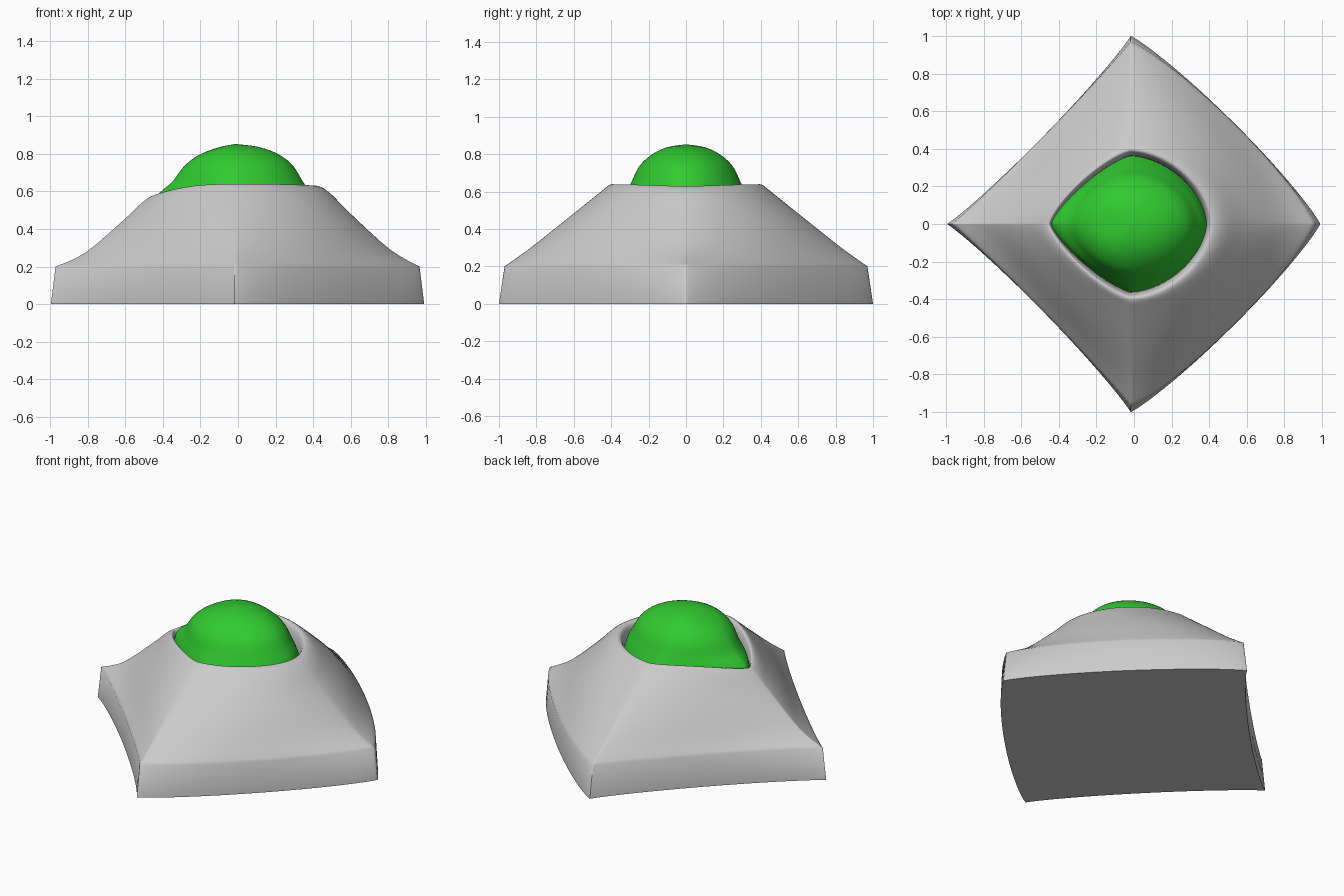
import bpy, bmesh, math

if "Cube" in bpy.data.objects:
    bpy.data.objects.remove(bpy.data.objects["Cube"])

Q = 24      # segments per quadrant
CX = -0.018  # x of the front and back corners


def catmull(rows, steps):
    # smooth the table of rings into a denser one
    out = []
    for i in range(len(rows) - 1):
        p0, p1 = rows[max(i - 1, 0)], rows[i]
        p2, p3 = rows[i + 1], rows[min(i + 2, len(rows) - 1)]
        for s in range(steps):
            t = s / steps
            out.append([0.5 * (2 * b + (c - a) * t + (2 * a - 5 * b + 4 * c - d) * t * t
                               + (3 * b - a - 3 * c + d) * t ** 3)
                        for a, b, c, d in zip(p0, p1, p2, p3)])
    return out + [list(rows[-1])]


def ring(row):
    # diamond-like superellipse, different on the left and right halves
    xl, zl, xr, zr, y, zy, nl, nr = row
    pts = []
    for i in range(4 * Q):
        a = 2 * math.pi * i / (4 * Q)
        c, s = math.cos(a), math.sin(a)
        c = 0 if abs(c) < 1e-9 else c
        s = 0 if abs(s) < 1e-9 else s
        x_end, zx, n = (xr, zr, nr) if c >= 0 else (xl, zl, nl)
        px = CX + (x_end - CX) * abs(c) ** (2 / n)
        py = math.copysign(y * abs(s) ** (2 / n), s)
        pts.append((px, py, zy + (zx - zy) * c ** 4))
    return pts


def loft(name, rows, apex):
    bm = bmesh.new()
    rings = [[bm.verts.new(p) for p in ring(r)] for r in rows]
    count = 4 * Q
    for lo, hi in zip(rings, rings[1:]):
        for i in range(count):
            j = (i + 1) % count
            bm.faces.new((lo[i], lo[j], hi[j], hi[i]))
    tip = bm.verts.new(apex)
    for i in range(count):
        bm.faces.new((rings[-1][i], rings[-1][(i + 1) % count], tip))
    bm.faces.new(rings[0][::-1])
    bmesh.ops.recalc_face_normals(bm, faces=bm.faces)
    mesh = bpy.data.meshes.new(name)
    bm.to_mesh(mesh)
    bm.free()
    ob = bpy.data.objects.new(name, mesh)
    bpy.context.collection.objects.link(ob)
    bpy.ops.object.select_all(action='DESELECT')
    ob.select_set(True)
    bpy.context.view_layer.objects.active = ob
    bpy.ops.object.shade_smooth_by_angle(angle=math.radians(75))
    return ob


# Base: pedestal wall, flared slope, rounded lip, socket wall
wall = [(-.995, 0, .99, 0, 1.0, 0, .92, 1.13)]
slope = [
    (-.97, .20, .965, .20, .97, .20, .955, 1.18),
    (-.81, .275, .81, .29, .83, .30, 1.05, 1.36),
    (-.60, .455, .60, .48, .61, .475, 1.22, 1.66),
    (-.51, .54, .49, .59, .46, .595, 1.29, 1.78),
    (-.46, .575, .43, .627, .405, .637, 1.32, 1.79),
    (-.445, .565, .40, .62, .38, .625, 1.31, 1.77),
    (-.435, .51, .385, .56, .365, .56, 1.30, 1.75),
    (-.43, .43, .38, .46, .36, .46, 1.30, 1.75),
]
loft("base", wall + catmull(slope, 4), (CX, 0, .44))

# Dome seated in the socket
dome_rows = [
    (-.45, .47, .40, .50, .375, .48, 1.30, 1.75),
    (-.43, .575, .375, .60, .325, .585, 1.38, 1.78),
    (-.35, .65, .34, .66, .292, .65, 1.60, 1.87),
    (-.29, .73, .285, .745, .25, .735, 1.80, 1.93),
    (-.215, .79, .20, .805, .18, .80, 1.90, 1.95),
    (-.11, .832, .10, .838, .10, .837, 2.0, 2.0),
    (-.03, .849, .005, .85, .02, .85, 2.0, 2.0),
]
dome = loft("dome", catmull(dome_rows, 4), (CX, 0, .852))
green = bpy.data.materials.new("green")
green.diffuse_color = (.03, .60, .03, 1)
green.use_nodes = True
green.node_tree.nodes["Principled BSDF"].inputs["Base Color"].default_value = green.diffuse_color
dome.data.materials.append(green)
